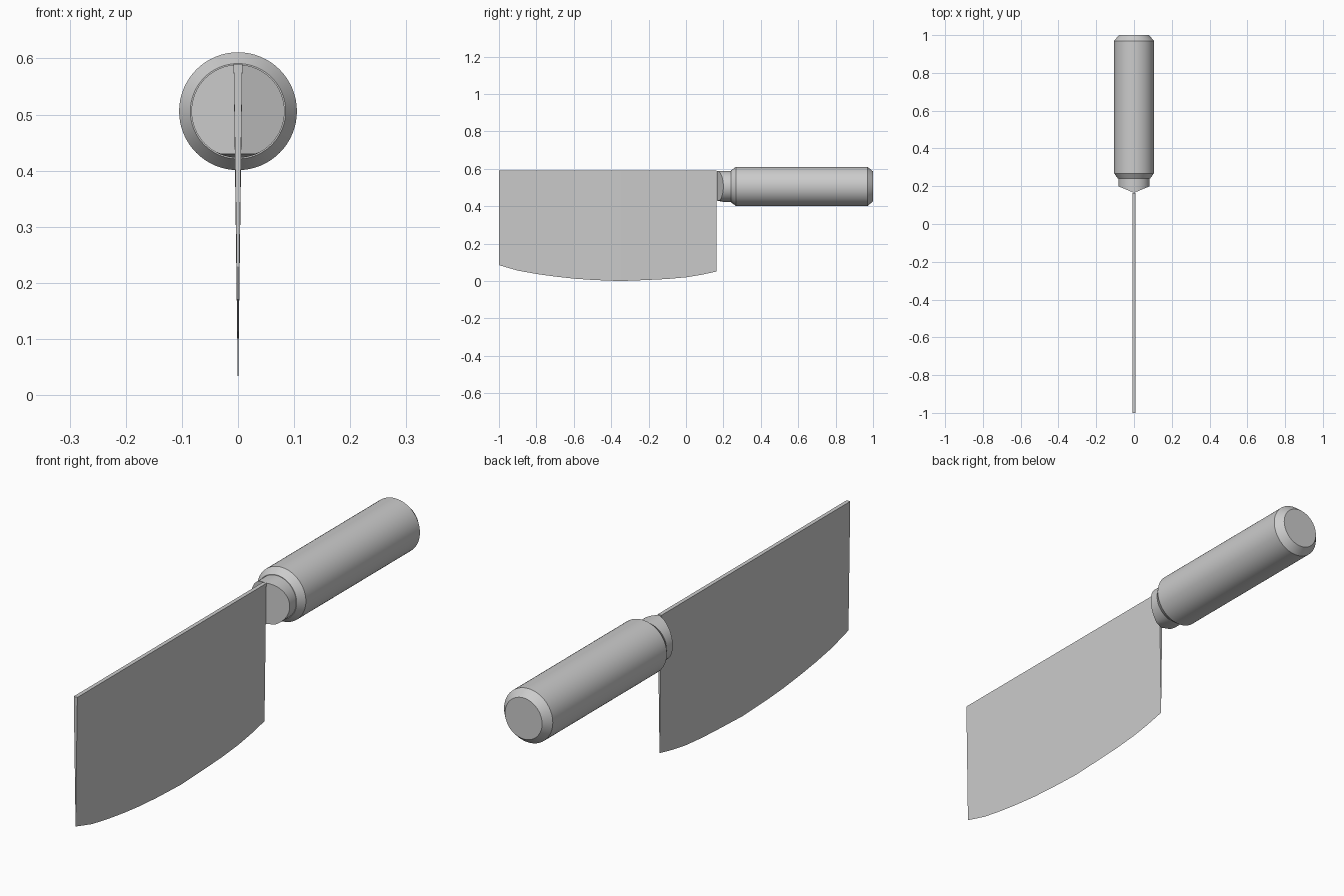
import bpy
import bmesh
import math

cube = bpy.data.objects.get("Cube")
if cube:
    bpy.data.objects.remove(cube, do_unlink=True)

steel = bpy.data.materials.new("plain grey")
steel.use_nodes = True
GREY = (0.6, 0.6, 0.6, 1)
steel.diffuse_color = GREY
steel.node_tree.nodes["Principled BSDF"].inputs["Base Color"].default_value = GREY

AXIS_Z = 0.506
SIDES = 64


def finish(name, bm, smooth):
    bmesh.ops.recalc_face_normals(bm, faces=bm.faces)
    mesh = bpy.data.meshes.new(name)
    bm.to_mesh(mesh)
    bm.free()
    obj = bpy.data.objects.new(name, mesh)
    bpy.context.collection.objects.link(obj)
    mesh.materials.append(steel)
    if smooth:
        bpy.ops.object.select_all(action="DESELECT")
        obj.select_set(True)
        bpy.context.view_layer.objects.active = obj
        bpy.ops.object.shade_smooth_by_angle(angle=math.radians(25))
    return obj


def lathe(bm, profile):
    """Closed turned solid along y from (y, radius) pairs; returns its rings."""
    rings = []
    for y, r in profile:
        ring = []
        for i in range(SIDES):
            a = math.tau * i / SIDES
            ring.append(bm.verts.new((r * math.sin(a), y, AXIS_Z + r * math.cos(a))))
        rings.append(ring)
    for a, b in zip(rings, rings[1:]):
        for i in range(SIDES):
            j = (i + 1) % SIDES
            bm.faces.new((a[i], a[j], b[j], b[i]))
    bm.faces.new(rings[-1])
    return rings


# Handle: chamfered round bar
bm = bmesh.new()
rings = lathe(bm, [(0.24, 0.085), (0.268, 0.105), (0.97, 0.105), (1.0, 0.08)])
bm.faces.new(rings[0])
finish("handle", bm, True)

# Collar: round neck whose front is a vertical wedge with a flattened underside
bm = bmesh.new()
rings = lathe(bm, [(0.165, 0.083), (0.2, 0.083), (0.25, 0.083)])
for v in rings[0]:
    v.co.y = 0.165 + 0.42 * abs(v.co.x)
    v.co.z = max(v.co.z, 0.43)
# Two flat wedge faces meeting on the centre line
half = SIDES // 2
bm.faces.new(rings[0][:half + 1])
bm.faces.new(rings[0][half:] + rings[0][:1])
finish("collar", bm, True)

# Blade: thick straight spine tapering to a curved cutting edge
edge = [(-1.0, 0.085), (-0.9, 0.056), (-0.8, 0.038), (-0.7, 0.024), (-0.6, 0.013),
        (-0.5, 0.006), (-0.35, 0.0), (-0.2, 0.006), (-0.1, 0.011), (0.0, 0.02),
        (0.08, 0.033), (0.163, 0.051)]
bm = bmesh.new()
left, right, low = [], [], []
for y, z in edge:
    left.append(bm.verts.new((0.0078, y, 0.59)))
    right.append(bm.verts.new((-0.0078, y, 0.59)))
    low.append(bm.verts.new((0, y, z)))
for i in range(len(edge) - 1):
    for a, b in ((left, low), (low, right), (right, left)):
        bm.faces.new((a[i], a[i + 1], b[i + 1], b[i]))
for i in (0, -1):
    bm.faces.new((left[i], right[i], low[i]))
finish("blade", bm, False)
